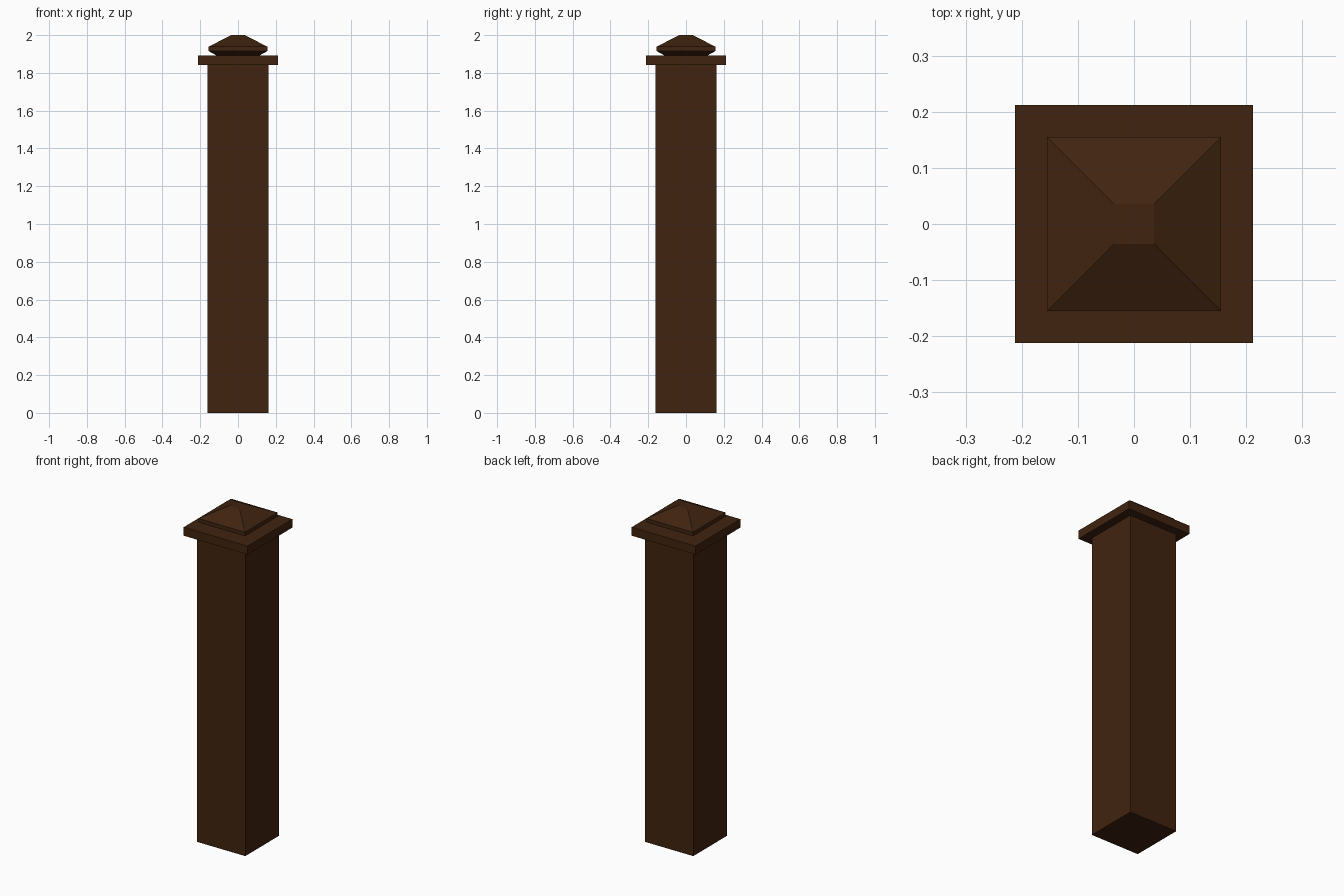
import bpy, bmesh

if "Cube" in bpy.data.objects:
    bpy.data.objects.remove(bpy.data.objects["Cube"])

wood = bpy.data.materials.new("dark brown wood")
wood.diffuse_color = (0.052, 0.0175, 0.005, 1)
wood.use_nodes = True
wood.node_tree.nodes["Principled BSDF"].inputs["Base Color"].default_value = wood.diffuse_color


def square_stack(name, levels):
    """Closed solid with square sections, levels = (half width, height)."""
    bm = bmesh.new()
    rings = [[bm.verts.new((sx * h, sy * h, z))
              for sx, sy in ((-1, -1), (1, -1), (1, 1), (-1, 1))]
             for h, z in levels]
    for low, high in zip(rings, rings[1:]):
        for i in range(4):
            j = (i + 1) % 4
            bm.faces.new((low[i], low[j], high[j], high[i]))
    bm.faces.new(rings[0][::-1])
    bm.faces.new(rings[-1])
    mesh = bpy.data.meshes.new(name)
    bm.to_mesh(mesh)
    bm.free()
    mesh.materials.append(wood)
    obj = bpy.data.objects.new(name, mesh)
    bpy.context.collection.objects.link(obj)
    return obj


# Tall square post
square_stack("post", [(0.161, 0), (0.161, 1.842)])
# Overhanging flat plate
square_stack("cap_plate", [(0.212, 1.842), (0.212, 1.893)])
# Finial: undercut base, short vertical rim, truncated pyramid
square_stack("pyramid_cap", [(0.115, 1.893), (0.155, 1.915),
                             (0.155, 1.939), (0.036, 2.0)])
